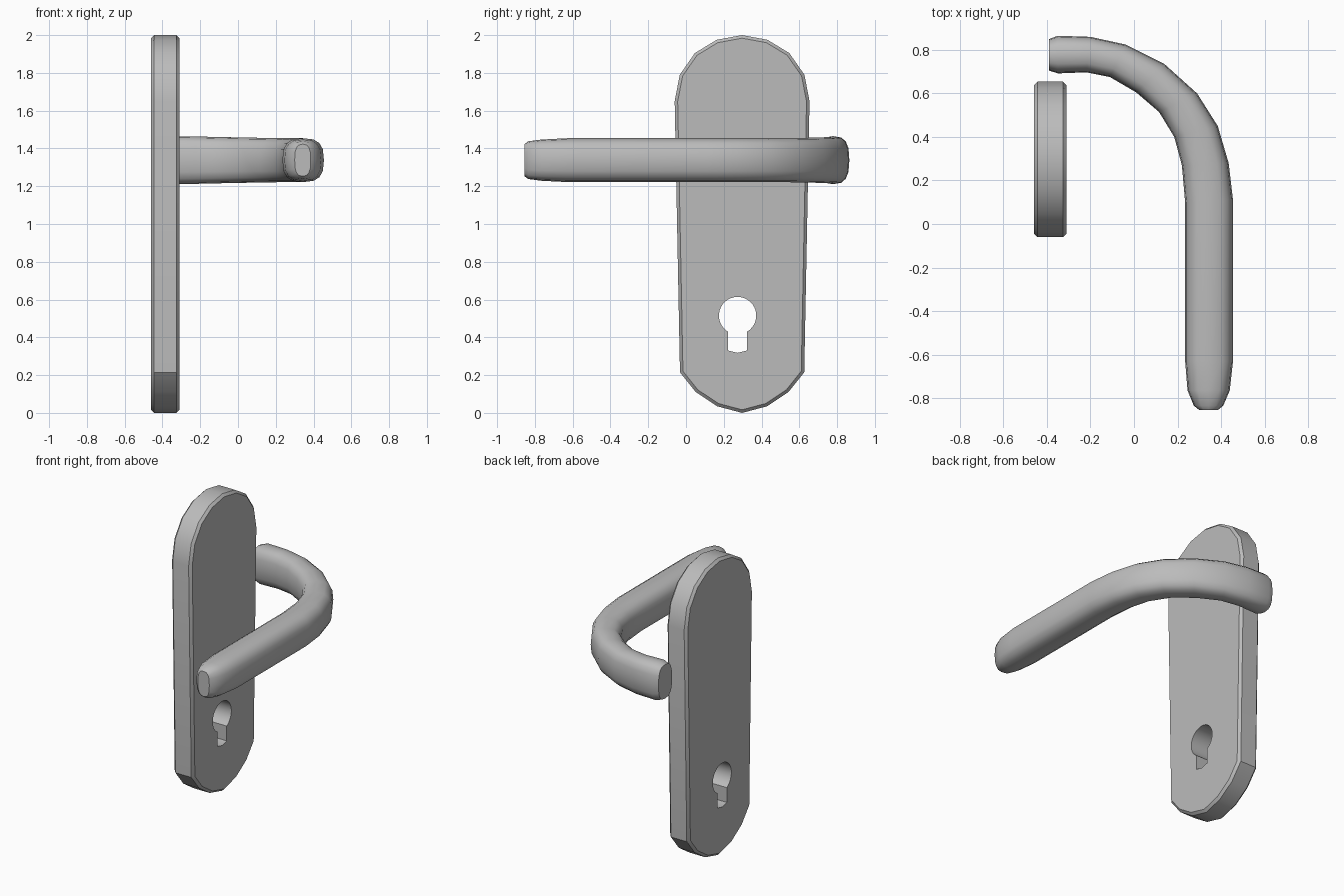
import bpy, bmesh, math
from math import cos, sin, pi, radians, copysign

if "Cube" in bpy.data.objects:
    bpy.data.objects.remove(bpy.data.objects["Cube"])

metal = bpy.data.materials.new("grey metal")
metal.use_nodes = True
GREY = (0.5, 0.5, 0.5, 1)
metal.diffuse_color = GREY
metal.node_tree.nodes["Principled BSDF"].inputs["Base Color"].default_value = GREY


def make_object(name, bm):
    bmesh.ops.recalc_face_normals(bm, faces=bm.faces)
    mesh = bpy.data.meshes.new(name)
    bm.to_mesh(mesh)
    bm.free()
    mesh.materials.append(metal)
    obj = bpy.data.objects.new(name, mesh)
    bpy.context.collection.objects.link(obj)
    return obj


def prism(profile, x0, x1):
    """Extrude a (y, z) outline along x."""
    bm = bmesh.new()
    face = bm.faces.new([bm.verts.new((x0, y, z)) for y, z in profile])
    out = bmesh.ops.extrude_face_region(bm, geom=[face])
    for v in out["geom"]:
        if isinstance(v, bmesh.types.BMVert):
            v.co.x = x1
    return bm


def smooth(obj, angle):
    bpy.ops.object.select_all(action="DESELECT")
    obj.select_set(True)
    bpy.context.view_layer.objects.active = obj
    bpy.ops.object.shade_smooth_by_angle(angle=radians(angle))


# Back plate: half outline from top to bottom, mirrored about its centre line
MID = 0.297
half = [(0, 2.0), (0.135, 1.975), (0.25, 1.905), (0.33, 1.79), (0.357, 1.65),
        (0.329, 0.215), (0.245, 0.11), (0.132, 0.035), (0, 0)]
outline = [(MID + y, z) for y, z in half] + [(MID - y, z) for y, z in half[-2:0:-1]]
bm = prism(outline, -0.46, -0.31)
bm.normal_update()
rims = [e for e in bm.edges if abs(e.verts[0].co.x - e.verts[1].co.x) < 1e-4]
bmesh.ops.bevel(bm, geom=rims, offset=0.016, segments=1, affect="EDGES")
plate = make_object("back_plate", bm)

# Keyhole: round opening with a slot below, cut through the plate
KY, KZ, KR = 0.273, 0.515, 0.099
start = math.asin(0.05 / KR)
arc = [-pi / 2 + start + i * (2 * pi - 2 * start) / 28 for i in range(29)]
hole = [(KY + KR * cos(a), KZ + KR * sin(a)) for a in arc]
hole += [(KY - 0.05, 0.33), (KY, 0.318), (KY + 0.05, 0.33)]
cutter = make_object("keyhole_cutter", prism(hole, -0.6, -0.2))
cutter.hide_render = True
cut = plate.modifiers.new("keyhole", "BOOLEAN")
cut.operation = "DIFFERENCE"
cut.solver = "EXACT"
cut.object = cutter
bpy.context.view_layer.objects.active = plate
bpy.ops.object.modifier_apply(modifier=cut.name)
bpy.data.objects.remove(cutter)
smooth(plate, 30)

# Lever: rounded sections between outer (x, y) and inner (x, y), with half height
stations = [
    (-0.39, 0.85, -0.39, 0.705, 0.115), (-0.35, 0.865, -0.35, 0.692, 0.127),
    (-0.2, 0.86, -0.22, 0.697, 0.125), (-0.04, 0.825, -0.11, 0.675, 0.122),
    (0.14, 0.735, 0.01, 0.605, 0.119), (0.29, 0.6, 0.115, 0.515, 0.117),
    (0.385, 0.45, 0.185, 0.4, 0.116), (0.435, 0.28, 0.22, 0.27, 0.116),
    (0.455, 0.11, 0.235, 0.1, 0.116), (0.455, -0.63, 0.235, -0.63, 0.116),
    (0.44, -0.765, 0.246, -0.765, 0.109), (0.41, -0.835, 0.275, -0.835, 0.1),
    (0.385, -0.855, 0.3, -0.855, 0.085)]
SIDES, LEVER_Z = 16, 1.338


def rounded(v):
    return copysign(abs(v) ** 0.72, v)


bm = bmesh.new()
rings = []
for ox, oy, ix, iy, h in stations:
    ring = []
    for i in range(SIDES):
        a = 2 * pi * i / SIDES
        t = (1 + rounded(cos(a))) / 2
        ring.append(bm.verts.new((ix + (ox - ix) * t, iy + (oy - iy) * t,
                                  LEVER_Z + h * rounded(sin(a)))))
    rings.append(ring)
for r, s in zip(rings, rings[1:]):
    for i in range(SIDES):
        j = (i + 1) % SIDES
        bm.faces.new((r[i], r[j], s[j], s[i]))
bm.faces.new(rings[0])
bm.faces.new(rings[-1])
lever = make_object("lever_handle", bm)
smooth(lever, 35)
